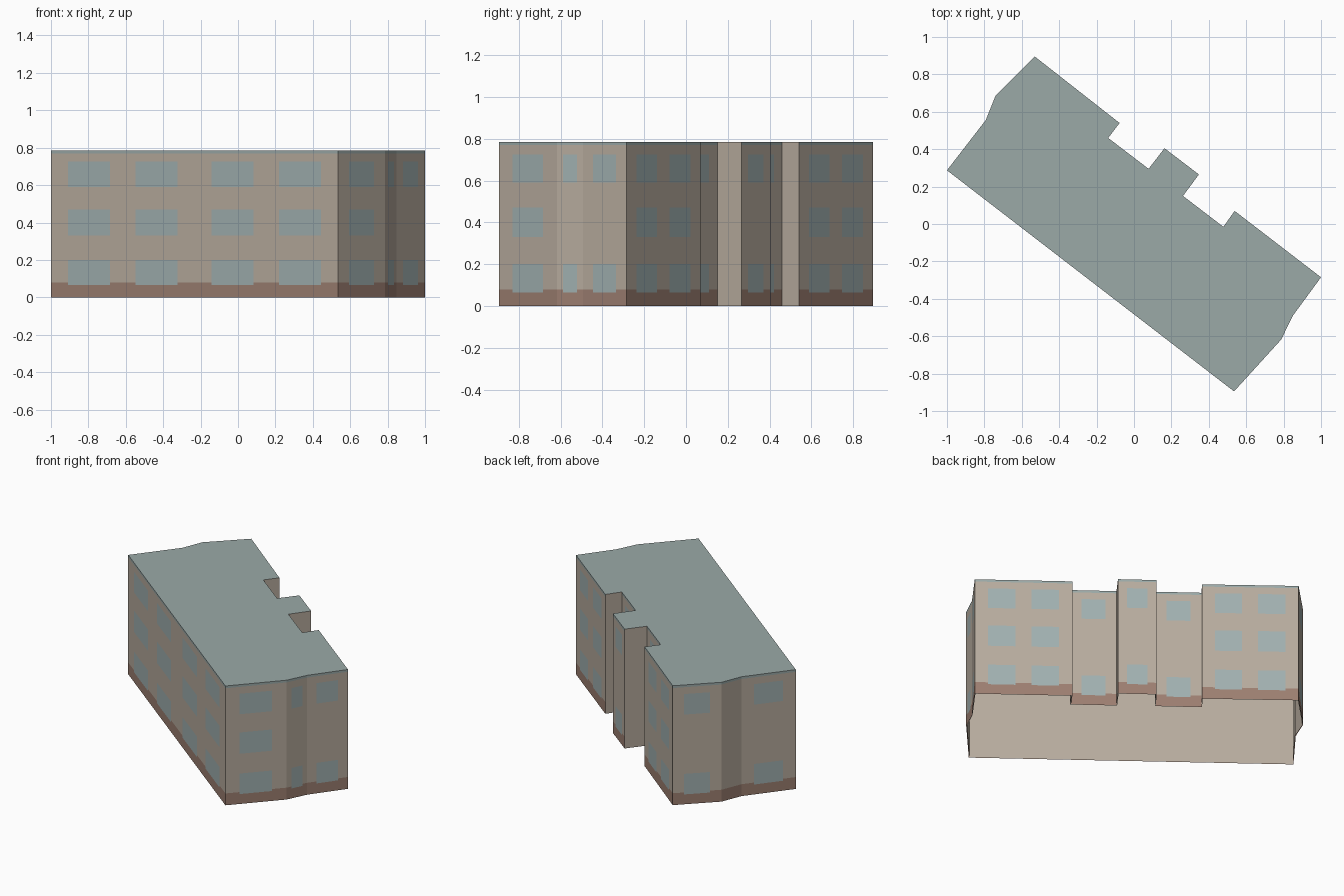
import bpy
import bmesh
from mathutils import Vector

cube = bpy.data.objects.get("Cube")
if cube:
    bpy.data.objects.remove(cube, do_unlink=True)


def make_material(name, rgb):
    mat = bpy.data.materials.new(name)
    mat.use_nodes = True
    mat.diffuse_color = (*rgb, 1)
    mat.node_tree.nodes["Principled BSDF"].inputs["Base Color"].default_value = (*rgb, 1)
    return mat


WALL, ROOF, WINDOW, PLINTH = range(4)
materials = [
    make_material("beige wall", (0.475, 0.41, 0.342)),
    make_material("grey green roof", (0.325, 0.4, 0.39)),
    make_material("pale blue window", (0.355, 0.435, 0.435)),
    make_material("brown plinth", (0.335, 0.212, 0.165)),
]

HEIGHT, PLINTH_TOP, TRIM_BOTTOM = 0.785, 0.078, 0.77
LINING_GAP = 0.004
FLOORS = [(0.065, 0.2), (0.33, 0.47), (0.59, 0.725)]
ALL, ENDS = (0, 1, 2), (0, 2)
ONE = [(0.23, 0.76)]
PAIR = [(0.135, 0.415), (0.58, 0.865)]
FOUR = [(0.06, 0.206), (0.294, 0.441), (0.559, 0.706), (0.794, 0.941)]

# Each wall: start corner, window spans along it, floors with windows, painted bands
walls = [
    ((-1.0, 0.287), FOUR, ALL, True),      # long front
    ((0.535, -0.895), ONE, ALL, True),     # right end
    ((0.787, -0.618), ONE, ENDS, True),
    ((0.848, -0.492), ONE, ENDS, True),
    ((1.0, -0.285), PAIR, ALL, True),      # stepped back
    ((0.538, 0.07), [], (), False),
    ((0.478, -0.015), ONE, ENDS, True),
    ((0.262, 0.15), [], (), False),
    ((0.347, 0.265), ONE, ENDS, True),
    ((0.163, 0.405), [], (), False),
    ((0.078, 0.295), ONE, ENDS, True),
    ((-0.138, 0.46), [], (), False),
    ((-0.077, 0.54), PAIR, ALL, True),
    ((-0.53, 0.895), ONE, ENDS, True),     # left end
    ((-0.74, 0.687), [], (), True),
    ((-0.793, 0.555), ONE, ENDS, True),
]
corners = [Vector(w[0]) for w in walls]
count = len(corners)
levels = sorted([0, PLINTH_TOP, TRIM_BOTTOM, HEIGHT] + [z for f in FLOORS for z in f])


def cell_material(z, glazed, floors, banded):
    """Colour of a wall cell from its mid height and its place along the wall."""
    if glazed and any(FLOORS[f][0] < z < FLOORS[f][1] for f in floors):
        return WINDOW
    if banded and z < PLINTH_TOP:
        return PLINTH
    if banded and z > TRIM_BOTTOM:
        return ROOF
    return WALL


def outward(i):
    """Outward normal of the wall that starts at corner i."""
    along = (corners[(i + 1) % count] - corners[i]).normalized()
    return Vector((along.y, -along.x))


def inset_corner(i):
    """Corner moved inwards so both its walls keep the lining gap."""
    before, after = outward(i - 1 if i else count - 1), outward(i)
    return corners[i] - (before + after) * LINING_GAP / (1 + before.dot(after))


def add_object(name, bm, mats):
    mesh = bpy.data.meshes.new(name)
    bm.to_mesh(mesh)
    bm.free()
    for mat in mats:
        mesh.materials.append(mat)
    bpy.context.collection.objects.link(bpy.data.objects.new(name, mesh))


# Split every wall into columns at the window edges
columns = []
for i, (_, spans, floors, banded) in enumerate(walls):
    cuts = [0] + [u for span in spans for u in span]
    for k, u in enumerate(cuts):
        point = corners[i].lerp(corners[(i + 1) % count], u)
        columns.append((point, k % 2 == 1, floors, banded))

# Walls with cut windows, plinth and roof trim
bm = bmesh.new()
grid = [[bm.verts.new((p.x, p.y, z)) for z in levels] for p, *_ in columns]
for i, (_, glazed, floors, banded) in enumerate(columns):
    left, right = grid[i], grid[(i + 1) % len(grid)]
    for j in range(len(levels) - 1):
        face = bm.faces.new((left[j], right[j], right[j + 1], left[j + 1]))
        mid = (levels[j] + levels[j + 1]) / 2
        face.material_index = cell_material(mid, glazed, floors, banded)

# Flat roof; the building is open underneath
bm.faces.new([col[-1] for col in grid]).material_index = ROOF
add_object("apartment_block", bm, materials)

# Plain inner faces of the walls, seen through the open underside
bm = bmesh.new()
inner = [inset_corner(i) for i in range(count)]
rings = [[bm.verts.new((p.x, p.y, z)) for p in inner] for z in (0, HEIGHT - LINING_GAP)]
low, high = rings
for i in range(count):
    j = (i + 1) % count
    bm.faces.new((low[j], low[i], high[i], high[j]))
add_object("inner_wall_lining", bm, materials[:1])
